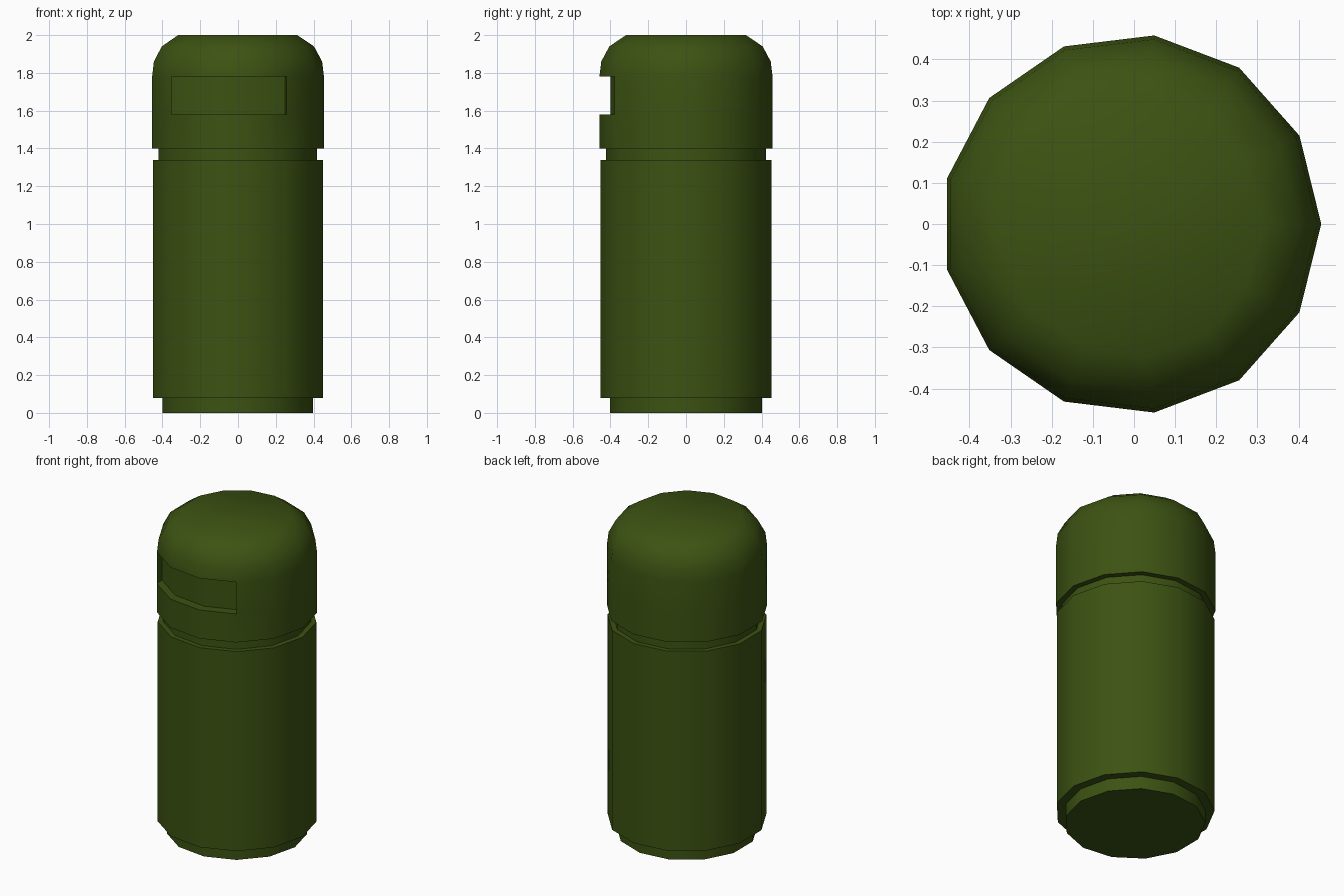
import bpy, bmesh, math
from mathutils import Vector

if "Cube" in bpy.data.objects:
    bpy.data.objects.remove(bpy.data.objects["Cube"])

N = 13            # sides of the low-poly round section
CX = -0.0065      # odd side count: shift so the bounds are centred

mat = bpy.data.materials.new("olive_green")
mat.diffuse_color = (0.045, 0.085, 0.006, 1)
mat.use_nodes = True
mat.node_tree.nodes["Principled BSDF"].inputs["Base Color"].default_value = mat.diffuse_color


def lathe(profile):
    """Closed solid from (radius, z) points; returns bmesh and side faces [row][side]."""
    bm = bmesh.new()
    rings = [[bm.verts.new((CX + r * math.cos(2 * math.pi * i / N),
                            r * math.sin(2 * math.pi * i / N), z)) for i in range(N)]
             for r, z in profile]
    sides = [[bm.faces.new((a[i], a[(i + 1) % N], b[(i + 1) % N], b[i])) for i in range(N)]
             for a, b in zip(rings, rings[1:])]
    bm.faces.new(rings[0][::-1])
    bm.faces.new(rings[-1])
    return bm, sides


def finish(bm, name):
    bmesh.ops.recalc_face_normals(bm, faces=bm.faces)
    me = bpy.data.meshes.new(name)
    bm.to_mesh(me)
    bm.free()
    me.materials.append(mat)
    ob = bpy.data.objects.new(name, me)
    bpy.context.collection.objects.link(ob)
    bpy.ops.object.select_all(action='DESELECT')
    ob.select_set(True)
    bpy.context.view_layer.objects.active = ob
    bpy.ops.object.shade_smooth_by_angle(angle=math.radians(35))


# foot, body and neck: plain stacked drums
for name, r, z0, z1 in (("foot", 0.404, 0.0, 0.08),
                        ("body", 0.457, 0.08, 1.34),
                        ("neck", 0.426, 1.34, 1.40)):
    finish(lathe([(r, z0), (r, z1)])[0], name)

# cap with rounded shoulder
bm, sides = lathe([(0.4615, 1.40), (0.4615, 1.58), (0.4615, 1.78),
                   (0.452, 1.86), (0.409, 1.94), (0.32, 2.0)])
# recessed slot across three front facets, pushed straight back
slot = sides[1][N - 5:N - 2]
res = bmesh.ops.extrude_face_region(bm, geom=slot)
bmesh.ops.translate(bm, vec=Vector((-0.006, 0.058, 0)),
                    verts=[g for g in res["geom"] if isinstance(g, bmesh.types.BMVert)])
left = [f for f in slot if f.is_valid]
if left:
    bmesh.ops.delete(bm, geom=left, context='FACES')
finish(bm, "cap")
